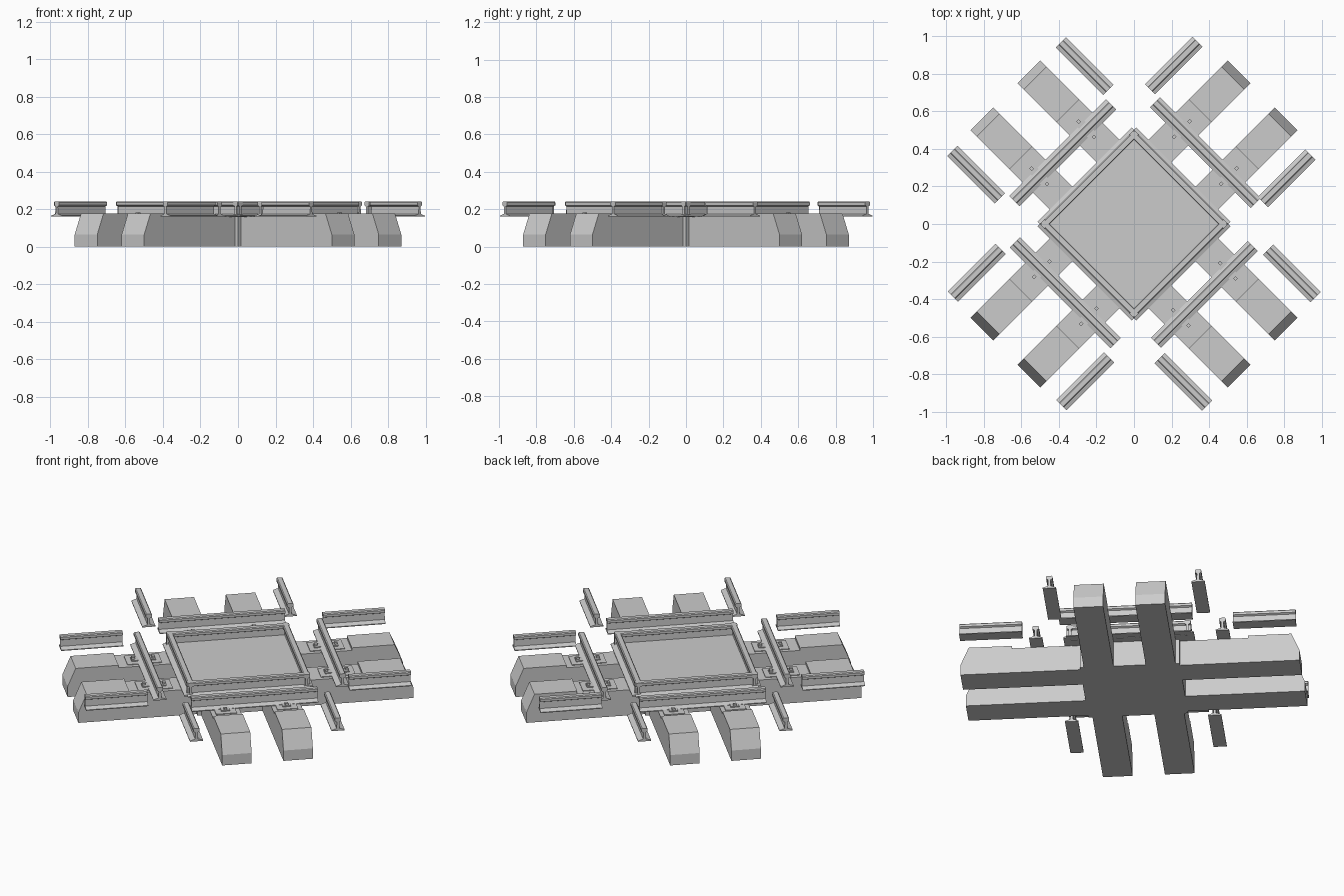
import bpy, bmesh
from math import radians, pi
from mathutils import Matrix

if "Cube" in bpy.data.objects:
    bpy.data.objects.remove(bpy.data.objects["Cube"])

# Everything is laid out on square axes, then turned 45 degrees about z
TURN = Matrix.Rotation(radians(45), 4, 'Z')


def extrude_profile(name, pts, length, place):
    """Extrude an (across, z) outline along local x, centred, then place it."""
    bm = bmesh.new()
    a = [bm.verts.new((-length / 2, y, z)) for y, z in pts]
    b = [bm.verts.new((length / 2, y, z)) for y, z in pts]
    n = len(pts)
    bm.faces.new(a)
    bm.faces.new(b[::-1])
    for i in range(n):
        j = (i + 1) % n
        bm.faces.new((a[i], b[i], b[j], a[j]))
    bmesh.ops.recalc_face_normals(bm, faces=bm.faces)
    me = bpy.data.meshes.new(name)
    bm.to_mesh(me)
    bm.free()
    ob = bpy.data.objects.new(name, me)
    bpy.context.collection.objects.link(ob)
    ob.matrix_world = TURN @ place
    return ob


def box(name, cx, cy, sx, sy, z0, z1, place=Matrix()):
    h = sy / 2
    return extrude_profile(name, [(-h, z0), (h, z0), (h, z1), (-h, z1)], sx,
                           place @ Matrix.Translation((cx, cy, 0)))


# Rail section: flat foot, thin web, rounded-off head
HALF = [(.038, .16), (.038, .165), (.008, .175), (.007, .215),
        (.018, .221), (.018, .236), (.013, .241)]
RAIL = HALF + [(-y, z) for y, z in reversed(HALF)]


def rail(name, cx, cy, length, along_y=False):
    place = Matrix.Translation((cx, cy, 0))
    if along_y:
        place = place @ Matrix.Rotation(pi / 2, 4, 'Z')
    return extrude_profile(name, RAIL, length, place)


# Crossed timbers: chamfered ends, seat cut lower under the rails
END = [(.969, 0), (.969, .065), (.922, .176), (.675, .176), (.675, .16)]
TIMBER = END + [(-y, z) for y, z in reversed(END)]
for s in (-1, 1):
    extrude_profile("timber_v", TIMBER, .17, Matrix.Translation((s * .177, 0, 0)))
    extrude_profile("timber_u", TIMBER, .17, Matrix.Translation((0, s * .177, 0))
                    @ Matrix.Rotation(pi / 2, 4, 'Z'))

# Centre block and raised deck inside the square of rails
box("centre_block", 0, 0, .57, .57, 0, .16)
box("centre_deck", 0, 0, .66, .66, .158, .178)

# Inner square of rails
for s in (-1, 1):
    rail("inner_rail_u", 0, s * .335, .71)
    rail("inner_rail_v", s * .335, 0, .71, True)

# Long outer rails
rail("outer_rail_ne", .538, 0, .76, True)
rail("outer_rail_sw", -.518, 0, .76, True)
rail("outer_rail_nw", 0, .537, .73)
rail("outer_rail_se", 0, -.530, .73)

# Short approach rails, two on each arm
for s in (-1, 1):
    rail("approach_rail_ne", .747, .425 * s + .022, .358)
    rail("approach_rail_sw", -.777, .409 * s, .36)
    rail("approach_rail_nw", .409 * s, .782, .358, True)
    rail("approach_rail_se", .409 * s, -.782, .358, True)

# Chair plates and clips where each long rail crosses a timber
for k, r in enumerate((.538, .537, .518, .530)):
    arm = Matrix.Rotation(k * pi / 2, 4, 'Z')
    for s in (-1, 1):
        y = s * .177
        box("chair_plate", r, y, .20, .12, .158, .164, arm)
        for d in (-1, 1):
            box("clip_base", r + d * .05, y, .04, .05, .16, .17, arm)
            box("clip_bolt", r + d * .058, y, .018, .018, .16, .182, arm)
